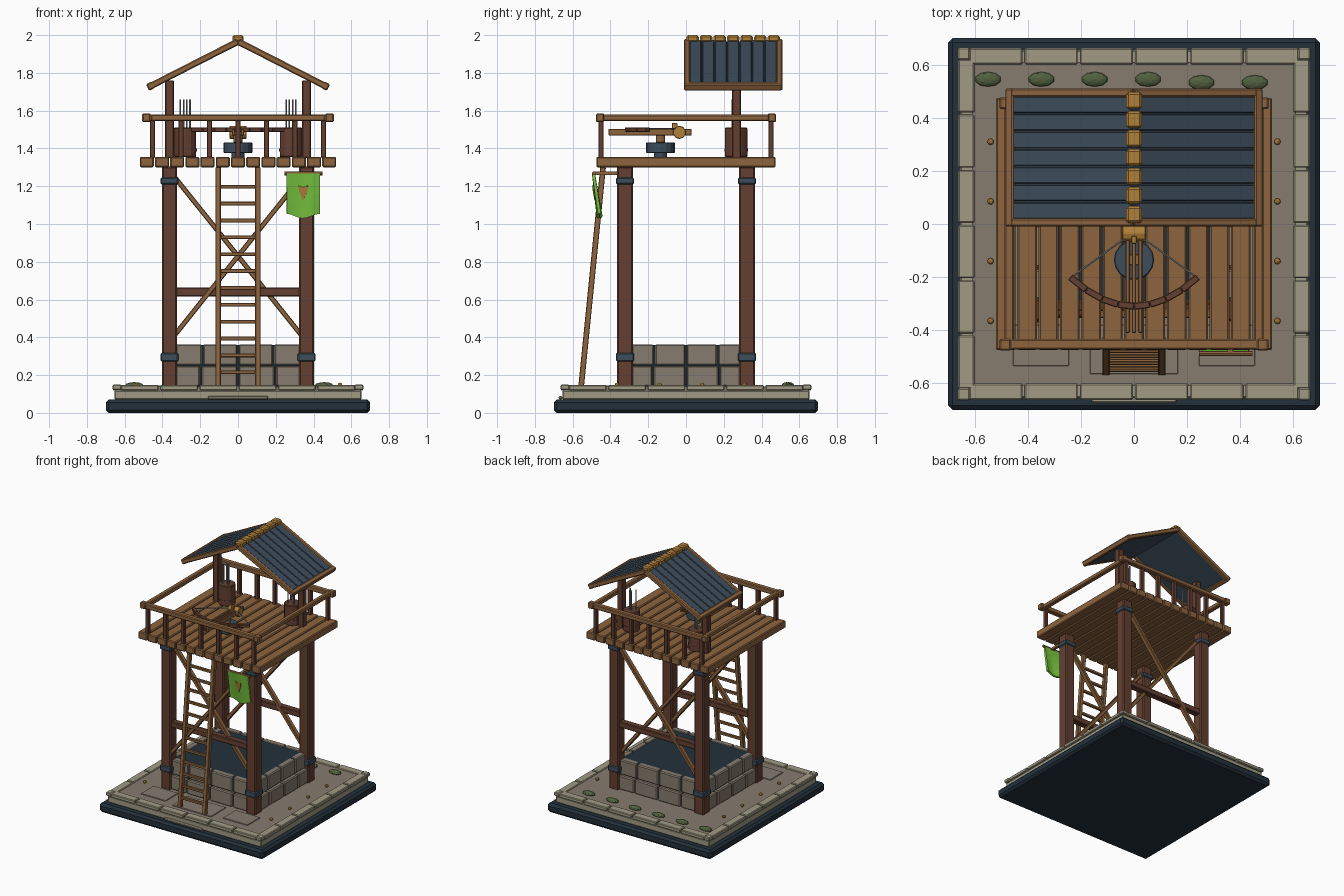
import bpy, bmesh, math
from mathutils import Matrix, Vector

cube = bpy.data.objects.get("Cube")
if cube:
    bpy.data.objects.remove(cube, do_unlink=True)


def material(name, code):
    rgb = [int(code[i:i + 2], 16) / 255 for i in (0, 2, 4)]
    lin = [c / 12.92 if c < 0.04 else ((c + 0.055) / 1.055) ** 2.4 for c in rgb]
    m = bpy.data.materials.new(name)
    m.use_nodes = True
    m.diffuse_color = (*lin, 1)
    m.node_tree.nodes["Principled BSDF"].inputs["Base Color"].default_value = (*lin, 1)
    return m


NAVY = material("dark navy", "22303b")
PALE = material("pale stone", "a19b84")
STONE = material("grey brown stone", "867c6e")
WOOD = material("plank wood", "8d643f")
TIMBER = material("dark timber", "643f31")
SLATE = material("blue slate", "3d4d5b")
GREEN = material("green cloth", "78c63f")
MOSS = material("moss", "50603f")
BRASS = material("golden brass", "b0803a")
STEEL = material("grey steel", "8c9194")


class Part:
    """Collects primitives into one single-colour object."""

    def __init__(self):
        self.bm = bmesh.new()

    def box(self, centre, size, rot=None):
        m = Matrix.Translation(centre) @ (rot or Matrix()) @ Matrix.Diagonal((*size, 1))
        bmesh.ops.create_cube(self.bm, size=1, matrix=m)
        return self

    def beam(self, a, b, w, h=None):
        a, b = Vector(a), Vector(b)
        rot = (b - a).to_track_quat('Z', 'Y').to_matrix().to_4x4()
        return self.box((a + b) / 2, (w, h or w, (b - a).length), rot)

    def rod(self, a, b, r, sides=10):
        a, b = Vector(a), Vector(b)
        rot = (b - a).to_track_quat('Z', 'Y').to_matrix().to_4x4()
        bmesh.ops.create_cone(self.bm, cap_ends=True, segments=sides, radius1=r, radius2=r,
                              depth=(b - a).length, matrix=Matrix.Translation((a + b) / 2) @ rot)
        return self

    def blob(self, centre, size):
        m = Matrix.Translation(centre) @ Matrix.Diagonal((*size, 1))
        bmesh.ops.create_icosphere(self.bm, subdivisions=2, radius=1, matrix=m)
        return self

    def done(self, name, mat, bevel=0.0):
        me = bpy.data.meshes.new(name)
        self.bm.to_mesh(me)
        self.bm.free()
        me.materials.append(mat)
        ob = bpy.data.objects.new(name, me)
        bpy.context.collection.objects.link(ob)
        if bevel:
            mod = ob.modifiers.new("bevel", 'BEVEL')
            mod.width, mod.segments = bevel, 1
        return ob


SIDES = (-1, 1)

# Base slabs, floor and kerb
Part().box((0, 0, .035), (1.4, 1.4, .07)).done("base_slab", NAVY, .016)
Part().box((0, 0, .095), (1.31, 1.31, .05)).box((0, -.664, .08), (.32, .02, .02)).done(
    "lower_step", PALE, .006)
Part().box((0, 0, .1275), (1.22, 1.22, .025)).done("courtyard_floor", STONE)
kerb = Part()
for s in SIDES:
    for i in range(6):
        t = -.52 + i * .208
        kerb.box((t, s * .632, .133), (.2, .062, .028))
        kerb.box((s * .632, t, .133), (.062, .2, .028))
    for t in SIDES:
        kerb.box((s * .641, t * .641, .136), (.046, .046, .028))
kerb.done("kerb_stones", PALE, .005)
paving = Part()
for x, y0, w in ((-.35, -.535, .21), (0, -.565, .33), (.35, -.535, .21)):
    paving.box((x, (y0 - .38) / 2, .142), (w, -.38 - y0, .008))
paving.done("paving_plates", STONE, .002)

# Moss clumps and brass studs
moss = Part()
for i in range(6):
    moss.blob((-.55 + i * .201, .545 - .012 * (i > 3), .145), (.05, .028, .018))
moss.done("moss_clumps", MOSS)
studs = Part()
for s in SIDES:
    for i in range(4):
        studs.blob((s * .54, .31 - i * .225, .148), (.012, .012, .012))
studs.done("floor_studs", BRASS)

# Two-course stone footing with dark fill
wall = Part()
for z, h, hx, hy in ((.195, .108, .395, .35), (.307, .112, .375, .335)):
    for s in SIDES:
        for i in range(4):
            px, py = hx / 2, hy / 2
            wall.box(((i - 1.5) * px, s * (hy - .025), z), (px - .008, .05, h))
            wall.box((s * (hx - .025), (i - 1.5) * py, z), (.05, py - .008, h))
wall.done("footing_blocks", STONE, .007)
Part().box((0, 0, .248), (.72, .64, .222)).done("footing_fill", NAVY)

# Legs with iron bands, cross beams and braces
legs, bands, beams, braces = Part(), Part(), Part(), Part()
for sy in SIDES:
    for sx in SIDES:
        legs.box((sx * .363, sy * .323, .72), (.08, .084, 1.17))
        for z, h in ((1.228, .036), (.295, .045)):
            bands.box((sx * .363, sy * .323, z), (.094, .096, h))
        braces.beam((sx * .345, sy * (.323 + sx * .014), 1.26),
                    (-sx * .345, sy * (.323 + sx * .014), .4), .036, .026)
    beams.box((0, sy * .323, .64), (.68, .05, .045))
legs.done("tower_legs", TIMBER, .008)
bands.done("leg_bands", SLATE, .006)
beams.done("cross_beams", TIMBER, .005)
braces.done("cross_braces", WOOD, .004)

# Deck planks
deck = Part()
for i in range(13):
    deck.box(((i - 6) * .0805, 0, 1.328), (.074, .95, .056))
deck.done("deck_planks", WOOD, .006)

# Railing
balusters, rails = Part(), Part()
for s in SIDES:
    for i in range(7):
        balusters.box(((i - 3) * .151, s * .45, 1.45), (.028, .028, .2))
    rails.box((0, s * .453, 1.562), (1.0, .04, .036))
    rails.box((s * .47, 0, 1.562), (.036, .95, .034))
    for t in SIDES:
        rails.box((s * .485, t * .455, 1.562), (.045, .044, .046))
balusters.done("railing_balusters", TIMBER, .003)
rails.done("hand_rails", WOOD, .006)

# Ladder
def ladder_y(z):
    return -.555 + (z - .14) * .1

ladder = Part()
for s in SIDES:
    ladder.beam((s * .105, ladder_y(.14), .14), (s * .105, ladder_y(1.3), 1.3), .028, .03)
for i in range(12):
    z = .215 + i * .0893
    ladder.box((0, ladder_y(z), z), (.2, .02, .02))
ladder.done("ladder", WOOD, .003)

# Roof posts and gabled roof
posts = Part()
for s in SIDES:
    posts.box((s * .363, .267, 1.555), (.046, .046, .41))
posts.done("roof_posts", TIMBER, .004)
PITCH, RIDGE_Z, LENGTH = math.radians(27), 1.966, .53


def on_slope(part, s, d, y, size, lift=0.0):
    x = d * math.cos(PITCH) + lift * math.sin(PITCH)
    z = RIDGE_Z - d * math.sin(PITCH) + lift * math.cos(PITCH)
    part.box((s * x, y, z), size, Matrix.Rotation(s * PITCH, 4, 'Y'))


slates, trim, ridge = Part(), Part(), Part()
for s in SIDES:
    on_slope(slates, s, .255, .25, (.51, .49, .012), -.004)
    for i in range(7):
        on_slope(slates, s, .255, .25 + (i - 3) * .0665, (.5, .061, .014), .006)
    for y in (.006, .494):
        on_slope(trim, s, LENGTH / 2, y, (LENGTH, .032, .034))
    on_slope(trim, s, LENGTH - .01, .25, (.034, .52, .038))
for i in range(7):
    ridge.box((0, .25 + (i - 3) * .0715, 1.981), (.06, .064, .038))
slates.done("roof_slates", SLATE, .003)
trim.done("roof_trim", WOOD, .006)
ridge.done("ridge_caps", BRASS, .009)

# Spear barrels
barrels, hoops, spears = Part(), Part(), Part()
for s in SIDES:
    c = Vector((s * .28, .265, 0))
    up = Vector((0, 0, 1))
    barrels.rod(c + up * 1.355, c + up * 1.51, .06, 12)
    hoops.rod(c + up * 1.385, c + up * 1.4, .062, 12)
    for dx in (-.025, -.008, .009, .026):
        p = c + Vector((dx, .02 * math.cos(dx * 120), 0))
        spears.rod(p + up * 1.5, p + up * 1.66, .005, 6)
barrels.done("spear_barrels", TIMBER, .004)
hoops.done("barrel_hoops", TIMBER)
spears.done("spear_shafts", STEEL)

# Mounted bow: pedestal, stock, limbs, string and winch
Part().rod((0, -.135, 1.375), (0, -.135, 1.432), .076, 16).rod(
    (0, -.135, 1.35), (0, -.135, 1.38), .035).done("bow_pedestal", SLATE, .004)
stock = Part().rod((0, -.135, 1.43), (0, -.135, 1.475), .025)
for x in (-.024, 0, .024):
    stock.box((x, -.19, 1.486), (.016, .44, .036 if x else .028))
stock.done("bow_stock", WOOD, .003)
limbs, string = Part(), Part()
arc = [Vector((.24 * t, -.31 + .11 * t * t, 1.5)) for t in (-1, -.75, -.5, -.25, 0, .25, .5, .75, 1)]
for a, b in zip(arc, arc[1:]):
    limbs.beam(a, b, .026, .024)
limbs.done("bow_limbs", TIMBER, .003)
for s in SIDES:
    string.rod((s * .235, -.2, 1.505), (s * .03, -.05, 1.505), .004, 6)
string.done("bow_string", STEEL)
winch = Part().rod((-.045, -.035, 1.485), (.045, -.035, 1.485), .035, 10)
winch.box((0, -.06, 1.515), (.02, .03, .04)).done("bow_winch", BRASS, .003)

# Hanging banner with rod and emblem
Part().rod((.245, -.488, 1.268), (.447, -.488, 1.268), .01, 8).box(
    (.363, -.425, 1.268), (.02, .13, .018)).done("banner_rod", WOOD)


def banner_point(u, v, off=0.0):
    drop = .225 + .012 * math.cos(u * math.pi * 2) * -1
    wave = .008 * math.sin(u * math.pi * 2) * v
    return Vector((.345 + (u - .5) * .175, -.49 + .032 * v + wave - off, 1.268 - v * drop))


def cloth(name, mat, grid, off, thick):
    bm = bmesh.new()
    rows = [[bm.verts.new(banner_point(u, v, off)) for u, v in row] for row in grid]
    for r, q in zip(rows, rows[1:]):
        for i in range(len(r) - 1):
            bm.faces.new((r[i], q[i], q[i + 1], r[i + 1]))
    p = Part()
    p.bm.free()
    p.bm = bm
    mod = p.done(name, mat).modifiers.new("thickness", 'SOLIDIFY')
    mod.thickness, mod.offset = thick, 0


cloth("banner", GREEN, [[(i / 8, j / 4) for i in range(9)] for j in range(5)], 0, .016)
cloth("banner_emblem", BRASS,
      [[(.5 - w, v), (.5, v + .03), (.5 + w, v)] for w, v in ((.14, .28), (.13, .4), (.02, .58))],
      .011, .006)
